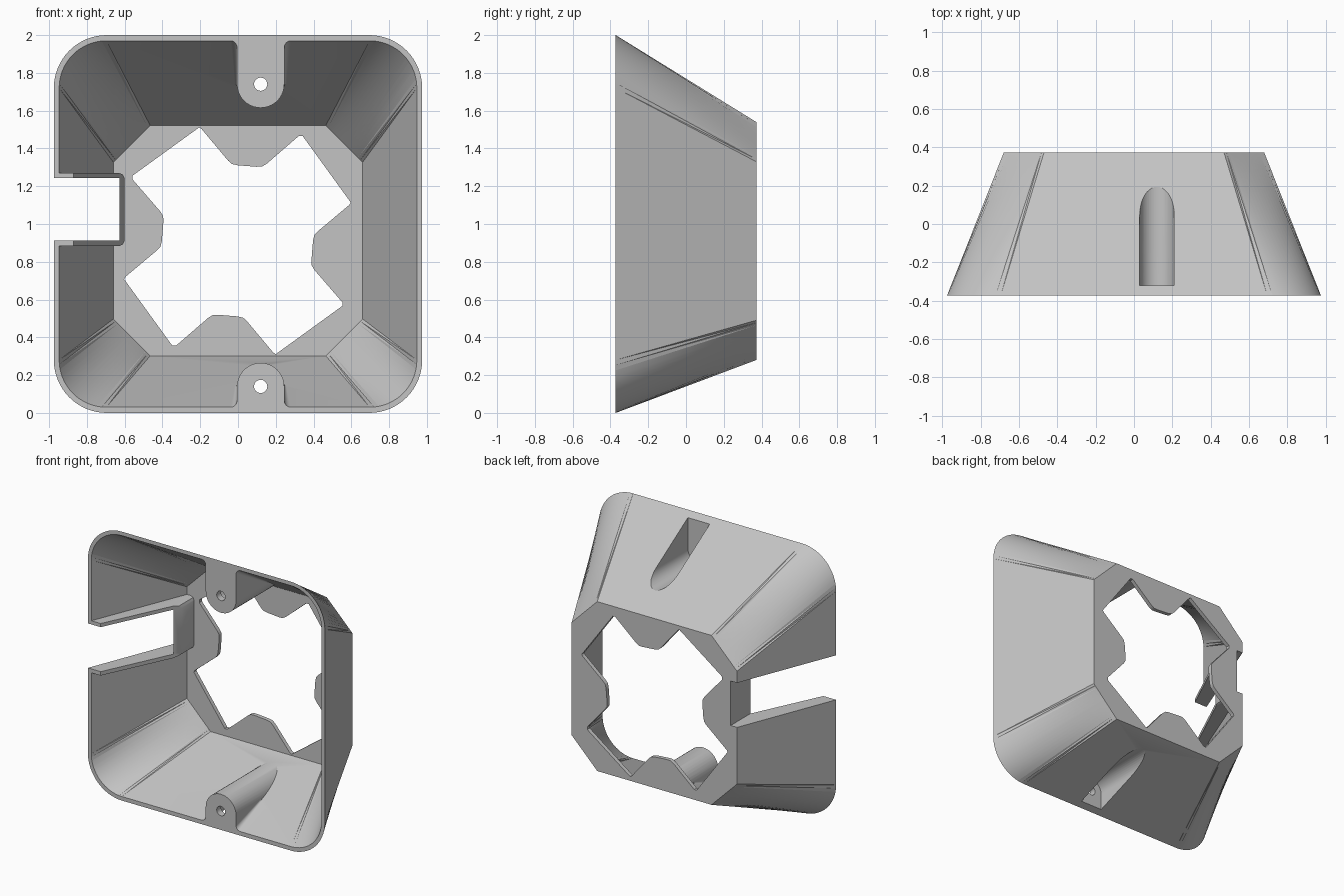
import bpy, bmesh
from math import cos, sin, pi

cube = bpy.data.objects.get("Cube")
if cube:
    bpy.data.objects.remove(cube, do_unlink=True)

FRONT, BACK, WALL = -0.372, 0.372, 0.03
BOSS_X, BOSS_R, POCKET_R, HOLE_R = 0.12, 0.125, 0.09, 0.035

grey = bpy.data.materials.new("light grey plastic")
grey.use_nodes = True
grey.diffuse_color = (0.55, 0.55, 0.55, 1)
grey.node_tree.nodes["Principled BSDF"].inputs["Base Color"].default_value = (0.55, 0.55, 0.55, 1)


def loft(name, sections):
    """Closed solid through rings with equal point counts."""
    bm = bmesh.new()
    rings = [[bm.verts.new(p) for p in s] for s in sections]
    n = len(rings[0])
    for a, b in zip(rings, rings[1:]):
        for i in range(n):
            j = (i + 1) % n
            bm.faces.new((a[i], a[j], b[j], b[i]))
    bm.faces.new(rings[0][::-1])
    bm.faces.new(rings[-1])
    bmesh.ops.recalc_face_normals(bm, faces=bm.faces)
    bmesh.ops.triangulate(bm, faces=bm.faces, ngon_method='EAR_CLIP')
    mesh = bpy.data.meshes.new(name)
    bm.to_mesh(mesh)
    bm.free()
    obj = bpy.data.objects.new(name, mesh)
    bpy.context.collection.objects.link(obj)
    return obj


def prism(name, profile, y0, y1):
    return loft(name, [[(x, y, z) for x, z in profile] for y in (y0, y1)])


def combine(target, tool, operation='DIFFERENCE'):
    """Apply a boolean and discard the tool."""
    mod = target.modifiers.new("combine", 'BOOLEAN')
    mod.operation, mod.solver, mod.object = operation, 'EXACT', tool
    bpy.context.view_layer.update()
    deps = bpy.context.evaluated_depsgraph_get()
    mesh = bpy.data.meshes.new_from_object(target.evaluated_get(deps))
    target.modifiers.clear()
    target.data = mesh
    bpy.data.objects.remove(tool, do_unlink=True)


def corners(half_x, low, high, size, y, rounded, steps=16):
    """Rectangle whose corners are arcs or straight chamfers."""
    pts = []
    for k, (sx, sz) in enumerate(((1, 1), (-1, 1), (-1, -1), (1, -1))):
        cx = sx * (half_x - size)
        cz = high - size if sz > 0 else low + size
        a0 = k * pi / 2
        for i in range(steps + 1):
            t = i / steps
            if rounded:
                u, v = cos(a0 + t * pi / 2), sin(a0 + t * pi / 2)
            else:
                u = (1 - t) * cos(a0) + t * cos(a0 + pi / 2)
                v = (1 - t) * sin(a0) + t * sin(a0 + pi / 2)
                # chamfer runs between the two ends of the corner
            pts.append((cx + size * u, y, cz + size * v))
    return pts


def tongue(r, z, side):
    """U-shaped profile open towards the outer wall."""
    arc = [(BOSS_X + r * cos(pi * i / 20), z - side * r * sin(pi * i / 20)) for i in range(21)]
    return [(BOSS_X + r, z + side * 0.5)] + arc + [(BOSS_X - r, z + side * 0.5)]


# Tapered shell and its cavity, square with rounded corners to octagon
housing = loft("tapered_housing", [
    corners(0.975, 0, 2, 0.28, FRONT, True),
    corners(0.68, 0.28, 1.54, 0.21, BACK, False)])
cavity = loft("cavity", [
    corners(0.947, WALL, 2 - WALL, 0.25, FRONT - 0.1, True),
    corners(0.947, WALL, 2 - WALL, 0.25, FRONT, True),
    corners(0.66, 0.302, 1.522, 0.195, BACK - WALL, False)])

# Screw bosses kept out of the cavity, with fillets down the wall
BOSSES = ((1.74, 1, 1.97, 1.522), (0.14, -1, WALL, 0.302))
for z, side, wall_front, wall_back in BOSSES:
    combine(cavity, prism("boss", tongue(BOSS_R, z, side), FRONT - 0.2, 0.33))
    slope = (wall_back - wall_front) / (BACK - WALL - FRONT)
    end = FRONT + (z - wall_front) / slope
    for sx in (1, -1):
        rings = []
        for y, f in ((FRONT - 0.15, 0.035), (FRONT, 0.035), (end, 0.012)):
            zw = wall_front + slope * (max(y, FRONT) - FRONT)
            x0 = BOSS_X + sx * BOSS_R
            ring = [(x0 + sx * f * (1 - sin(a)), y, zw - side * f * (1 - cos(a)))
                    for a in [pi / 2 * i / 6 for i in range(7)]]
            ring += [(x0 - sx * 0.02, y, zw - side * f), (x0 - sx * 0.02, y, zw + side * 0.02),
                     (x0 + sx * f, y, zw + side * 0.02)]
            rings.append(ring)
        combine(cavity, loft("fillet", rings))

# Flange lining the side slot, following the slope of the wall
rings = []
for z, inset in ((0.883, 0.03), (0.892, 0.009), (0.913, 0), (1.24, 0), (1.261, 0.009), (1.27, 0.03)):
    x = -0.6 - inset
    y = FRONT + (x + 0.87) / 0.474
    rings.append([(-1.2, FRONT - 0.2, z), (-0.87, FRONT - 0.2, z), (-0.87, FRONT, z),
                  (x, y, z), (x, 0.6, z), (-1.2, 0.6, z)])
combine(cavity, loft("slot_flange", rings))
combine(housing, cavity)

# Outside pockets behind the bosses, and screw holes
for z, side, _, _ in BOSSES:
    combine(housing, prism("pocket", tongue(POCKET_R, z, side), FRONT + 0.05, 0.33))
    circle = [(BOSS_X + HOLE_R * cos(pi * i / 12), z + HOLE_R * sin(pi * i / 12)) for i in range(24)]
    combine(housing, prism("screw_hole", circle, FRONT - 0.1, FRONT + 0.1))

# Side slot
combine(housing, prism("slot", [(-1.2, 0.912), (-0.628, 0.912), (-0.628, 1.243), (-1.2, 1.243)], -0.6, 0.6))

# Four-lobed opening in the back plate
quarter = [(-0.203, 0.6), (-0.19, 0.592), (-0.05, 0.425), (-0.03, 0.407), (0, 0.4), (0.1, 0.392),
           (0.13, 0.393), (0.155, 0.408), (0.325, 0.555), (0.345, 0.555)]
opening = []
for turn in range(4):
    opening += [(x - 0.003, z + 0.911) for x, z in quarter]
    quarter = [(z, -x) for x, z in quarter]
combine(housing, prism("opening", opening, 0.3, 0.5))

# Finish
housing.data.materials.clear()
housing.data.materials.append(grey)
for p in housing.data.polygons:
    p.material_index = 0
bpy.ops.object.select_all(action='DESELECT')
housing.select_set(True)
bpy.context.view_layer.objects.active = housing
bpy.ops.object.shade_smooth_by_angle(angle=pi / 6)
